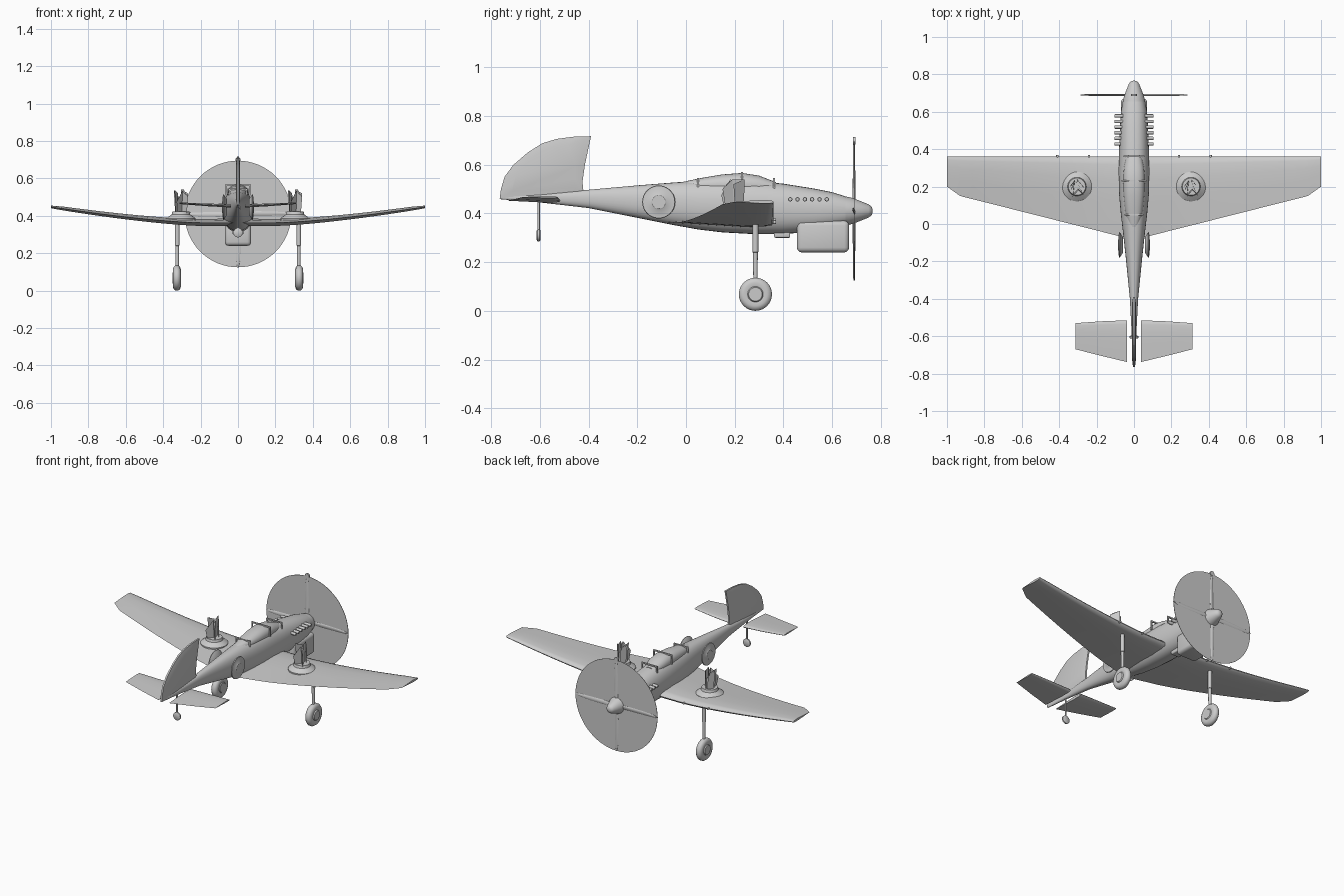
import bpy, bmesh, math
from mathutils import Vector, Matrix
from math import sin, cos, pi

if "Cube" in bpy.data.objects:
    bpy.data.objects.remove(bpy.data.objects["Cube"])


def make(name, bm, smooth=35):
    bmesh.ops.recalc_face_normals(bm, faces=bm.faces)
    me = bpy.data.meshes.new(name)
    bm.to_mesh(me)
    bm.free()
    ob = bpy.data.objects.new(name, me)
    bpy.context.collection.objects.link(ob)
    if smooth:
        bpy.ops.object.select_all(action='DESELECT')
        ob.select_set(True)
        bpy.context.view_layer.objects.active = ob
        bpy.ops.object.shade_smooth_by_angle(angle=math.radians(smooth))
    return ob


def loft(name, rings, smooth=35):
    bm = bmesh.new()
    vs = [[bm.verts.new(p) for p in r] for r in rings]
    n = len(rings[0])
    for a, b in zip(vs, vs[1:]):
        for i in range(n):
            bm.faces.new((a[i], a[(i + 1) % n], b[(i + 1) % n], b[i]))
    bm.faces.new(vs[0])
    bm.faces.new(vs[-1])
    return make(name, bm, smooth)


def lathe(name, origin, axis, profile, n=32):
    """profile: (distance along axis, radius)"""
    q = Vector((0, 0, 1)).rotation_difference(Vector(axis))
    o = Vector(origin)
    return loft(name, [[o + q @ Vector((r * cos(2 * pi * i / n), r * sin(2 * pi * i / n), d))
                        for i in range(n)] for d, r in profile])


def box(name, centre, size, bevel=0.0):
    bm = bmesh.new()
    bmesh.ops.create_cube(bm, size=1)
    bmesh.ops.scale(bm, vec=size, verts=bm.verts)
    bmesh.ops.translate(bm, vec=centre, verts=bm.verts)
    if bevel:
        bmesh.ops.bevel(bm, geom=bm.edges[:], offset=bevel, segments=3, affect='EDGES', profile=0.5)
    return make(name, bm)


def oval(y, hw, zb, zt, n=32):
    c, h = (zb + zt) / 2, (zt - zb) / 2
    pts = []
    for i in range(n):
        ca, sa = cos(2 * pi * i / n), sin(2 * pi * i / n)
        pts.append((hw * math.copysign(abs(ca) ** 0.85, ca), y, c + h * math.copysign(abs(sa) ** 0.9, sa)))
    return pts


# fuselage: y, half width, bottom, top
loft("fuselage", [oval(*s) for s in (
    (-0.76, .005, .458, .470), (-0.6, .012, .445, .478), (-0.4, .022, .422, .497),
    (-0.2, .042, .382, .515), (-0.05, .058, .352, .527), (0.05, .070, .334, .533),
    (0.15, .079, .322, .537), (0.28, .083, .315, .534), (0.4, .080, .315, .522),
    (0.52, .075, .325, .503), (0.6, .070, .338, .487), (0.655, .060, .352, .470))])

# canopy
loft("canopy", [oval(*s) for s in (
    (-0.02, .02, .49, .528), (0.06, .046, .48, .545), (0.15, .055, .47, .560),
    (0.23, .058, .47, .566), (0.30, .054, .47, .555), (0.37, .040, .47, .528))])
for y, hw, zt in ((0.05, .05, .546), (0.23, .066, .570), (0.362, .055, .545)):
    t = 0.008
    box("canopy_frame_top", (0, y, zt - t / 2), (hw * 2, t, t))
    for s in (-1, 1):
        box("canopy_frame_side", (s * (hw - t / 2), y, zt - .03), (t, t, .06))

# spinner, propeller blades and blur disc
lathe("spinner", (0, 0, .41), (0, 1, 0),
      [(.64, .062), (.67, .057), (.69, .051), (.72, .039), (.75, .027), (.762, .018), (.766, .006)])
lathe("propeller_disc", (0, 0, .41), (0, 1, 0), [(.689, .285), (.691, .285)], 64)
for k in range(4):
    m = Matrix.Translation((0, .69, .41)) @ Matrix.Rotation(k * pi / 2, 4, 'Y')
    rings = []
    for r, w, t in ((.03, .010, .006), (.10, .015, .005), (.18, .014, .004), (.25, .010, .004), (.285, .004, .003)):
        rings.append([m @ Vector((w * cos(a * pi / 4), t * sin(a * pi / 4) + .2 * w * cos(a * pi / 4), r))
                      for a in range(8)])
    loft("propeller_blade", rings)
lathe("blade_tip_cap", (0, 0, .698), (0, 1, 0), [(.685, .015), (.695, .015)], 20)


# wing: straight leading edge, swept trailing edge, tips curving upward
AIR = ((0, 0), (.02, .55), (.10, .85), (.3, 1), (.6, .65), (1, .05),
       (.6, -.4), (.3, -.75), (.10, -.7), (.02, -.5))


def foil(x, lead, trail, z, th):
    return [(x, lead + (trail - lead) * u, z + th * v) for u, v in AIR]


half = []
for i in range(15):
    x = .93 * i / 14
    half.append((x, .36, -.085 + .235 * x / .93, .362 + .086 * max(0, (x - .2) / .8) ** 1.45, .024 - .013 * x))
half += [(.965, .36, .175, .442, .010), (1.0, .36, .20, .447, .008)]
stations = [(-s[0],) + s[1:] for s in half[:0:-1]] + half
loft("wing", [foil(*s) for s in stations], 50)

# fin and rudder
fin = [(-.42, .48), (-.425, .53), (-.415, .60), (-.39, .717), (-.46, .715), (-.53, .706),
       (-.59, .688), (-.65, .65), (-.71, .598), (-.745, .55), (-.76, .50), (-.765, .46)]
mid = Vector((-.56, .58))
rings = []
for x, f in ((-.012, .75), (-.005, 1), (.005, 1), (.012, .75)):
    rings.append([(x, mid.x + (y - mid.x) * f, mid.y + (z - mid.y) * f) for y, z in fin])
loft("tail_fin", rings)

# six exhaust stubs, guns, undercarriage, markings: both sides
TUFT = ((0, 12), (1, 3), (.2, 10), (-1, 4), (-.3, 11), (-.9, 0), (-.4, 9),
        (-.6, -7), (.2, 0), (1, -6), (.4, 2))
for s in (-1, 1):
    loft("tailplane", [foil(s * x, a, b, z, t) for x, a, b, z, t in (
        (.037, -.515, -.738, .452, .010), (.17, -.52, -.706, .458, .008), (.312, -.53, -.67, .467, .005))], 50)
    for i in range(6):
        lathe("exhaust_stub", (s * .06, .428 + .03 * i, .458), (s, 0, 0),
              [(0, .009), (.042, .009), (.045, .007)], 12)
    for x, z in ((.24, .363), (.41, .374)):
        lathe("wing_gun", (s * x, .34, z), (0, 1, 0), [(0, .006), (.03, .006)], 12)
    # main gear
    lathe("gear_leg", (s * .325, .285, .06), (0, 0, 1),
          [(0, .008), (.10, .009), (.18, .010), (.181, .012), (.30, .012)], 16)
    lathe("main_wheel", (s * .327, .285, .068), (s, 0, 0),
          [(-.022, .028), (-.018, .032), (-.021, .048), (-.016, .061), (-.006, .068),
           (.006, .068), (.016, .061), (.021, .048), (.018, .032), (.024, .028)])
    # fuselage side marking
    lathe("side_disc", (s * .058, -.112, .447), (s, 0, 0),
          [(0, .040), (.018, .068), (.023, .066), (.025, .032), (.028, .028)], 40)
    # wing marking with tall ragged centre
    lathe("wing_disc", (s * .305, .20, .372), (0, 0, 1),
          [(0, .079), (.014, .079), (.024, .066), (.035, .050), (.050, .046)], 40)
    bm = bmesh.new()
    top, bot = [], []
    for i, (px, py) in enumerate(TUFT):
        X, Y = s * .305 + px * .038, .18 + py * .005
        bot.append(bm.verts.new((s * .305 + px * .03, .19 + py * .004, .40)))
        top.append(bm.verts.new((X, Y, (.54, .52, .475, .535, .50)[i % 5])))
    n = len(TUFT)
    for i in range(n):
        j = (i + 1) % n
        bm.faces.new((bot[i], bot[j], top[j], top[i]))
    make("ragged_marking", bm, 0)

# chin radiator and small intake
box("chin_radiator", (0, .5625, .305), (.14, .215, .13), .02)
box("belly_intake", (0, .395, .313), (.06, .066, .026), .006)

# tail wheel
lathe("tail_wheel_leg", (0, -.605, .31), (0, 0, 1), [(0, .005), (.14, .005)], 12)
lathe("tail_wheel", (0, -.605, .31), (0, 1, 0), [(-.008, .019), (-.004, .025), (.004, .025), (.008, .019)], 24)
